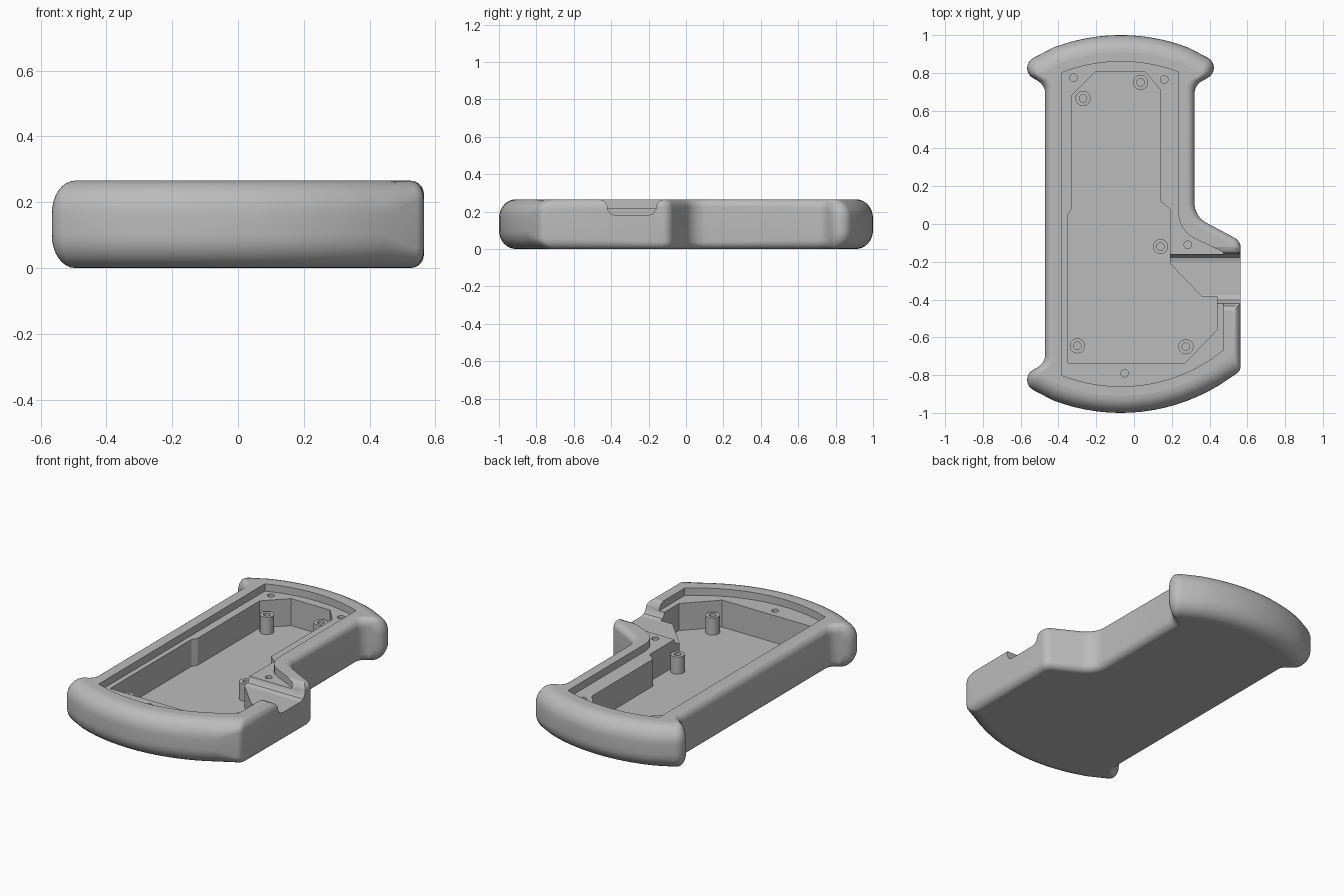
import bpy, bmesh, math
from mathutils import Vector

cube = bpy.data.objects.get("Cube")
if cube:
    bpy.data.objects.remove(cube)

HEIGHT, LEDGE, FLOOR, NOTCH = 0.265, 0.22, 0.055, 0.18
MID_X = -0.07          # centre of the curved ends

grey = bpy.data.materials.new("plain grey")
grey.use_nodes = True
grey.diffuse_color = (0.5, 0.5, 0.5, 1)
grey.node_tree.nodes["Principled BSDF"].inputs["Base Color"].default_value = (0.5, 0.5, 0.5, 1)


def finish(name, bm):
    bmesh.ops.recalc_face_normals(bm, faces=bm.faces)
    mesh = bpy.data.meshes.new(name)
    bm.to_mesh(mesh)
    bm.free()
    obj = bpy.data.objects.new(name, mesh)
    bpy.context.collection.objects.link(obj)
    mesh.materials.append(grey)
    return obj


def select(obj):
    bpy.ops.object.select_all(action='DESELECT')
    obj.select_set(True)
    bpy.context.view_layer.objects.active = obj


def smooth(obj):
    # smooth the curves, keep horizontal planes flat
    select(obj)
    bpy.ops.object.shade_smooth_by_angle(angle=math.radians(32))
    for poly in obj.data.polygons:
        if abs(poly.normal.z) > 0.9995:
            poly.use_smooth = False


def fillet(points, radii, steps=8):
    """Round each corner of a closed outline; radius 0 keeps the point."""
    out = []
    for i, p in enumerate(points):
        r = radii[i]
        if r == 0:
            out.append([p])
            continue
        u = (points[i - 1] - p).normalized()
        v = (points[(i + 1) % len(points)] - p).normalized()
        half = u.angle(v) / 2
        centre = p + (u + v).normalized() * r / math.sin(half)
        a = (p + u * r / math.tan(half) - centre).normalized()
        b = (p + v * r / math.tan(half) - centre).normalized()
        out.append([centre + a.slerp(b, k / steps).normalized() * r for k in range(steps + 1)])
    return out


def inset(points, dists):
    """Move each edge of a counter-clockwise outline inward by its own distance."""
    out = []
    for i, p in enumerate(points):
        e1 = (p - points[i - 1]).normalized()
        e2 = (points[(i + 1) % len(points)] - p).normalized()
        n1, n2 = Vector((-e1.y, e1.x)), Vector((-e2.y, e2.x))
        d1, d2 = dists[i - 1], dists[i]
        det = n1.x * n2.y - n1.y * n2.x
        out.append(p + Vector((d1 * n2.y - d2 * n1.y, n1.x * d2 - n2.x * d1)) / det)
    return out


def end_arc(radius, x0, x1, sign, count=16):
    xs = [x0 + (x1 - x0) * k / (count - 1) for k in range(count)]
    return [(x, sign * math.sqrt(radius ** 2 - (x - MID_X) ** 2)) for x in xs]


def prism(name, points, z0, z1, place=lambda x, y, z: (x, y, z)):
    bm = bmesh.new()
    rings = [[bm.verts.new(place(p[0], p[1], z)) for p in points] for z in (z0, z1)]
    for ring in rings:
        bm.faces.new(ring)
    n = len(points)
    for i in range(n):
        j = (i + 1) % n
        bm.faces.new((rings[0][i], rings[0][j], rings[1][j], rings[1][i]))
    return finish(name, bm)


def circle(x, y, r, n=24):
    return [(x + r * math.cos(math.tau * k / n), y + r * math.sin(math.tau * k / n)) for k in range(n)]


def cut(target, cutter):
    cutter.hide_render = True
    select(target)
    mod = target.modifiers.new("cut", 'BOOLEAN')
    mod.operation, mod.solver, mod.object = 'DIFFERENCE', 'EXACT', cutter
    bpy.ops.object.modifier_apply(modifier=mod.name)
    bpy.data.objects.remove(cutter)


# Case outline: x, y, outer fillet, inner fillet, edge height, inset of next edge
END, SIDE, FLANK = 0.09, 0.04, 0.03


def arc_rows(x0, x1, sign):
    return [(x, y, 0, 0, 0.1, END) for x, y in end_arc(1, x0, x1, sign)]


rows = [(-0.63, -0.828, 0.06, 0.01, 0.1, END)]
rows += arc_rows(-0.43, 0.45, -1)
rows += [
    (0.565, -0.777, 0.05, 0.02, 0.06, SIDE),
    (0.565, -0.09, 0.06, 0.02, 0.04, SIDE),
    (0.32, 0.04, 0.12, 0.16, 0.04, SIDE),
    (0.32, 0.735, 0.08, 0.05, 0.05, FLANK),
    (0.49, 0.828, 0.06, 0.01, 0.1, END),
]
rows += arc_rows(0.29, -0.43, 1)
rows += [
    (-0.63, 0.828, 0.06, 0.01, 0.1, FLANK),
    (-0.47, 0.735, 0.08, 0.05, 0.05, SIDE),
    (-0.47, -0.735, 0.08, 0.05, 0.05, FLANK),
]
corners = [Vector(r[:2]) for r in rows]
outer_groups = fillet(corners, [r[2] for r in rows])
inner_groups = fillet(inset(corners, [r[5] for r in rows]), [r[3] for r in rows])
outer = [p for g in outer_groups for p in g]
inner = [p for g in inner_groups for p in g]
edge_h = [r[4] for r, g in zip(rows, outer_groups) for _ in g]

# Case body with rounded top and bottom edges
bm = bmesh.new()
STEPS = 8
rings = []
for side in (-1, 1):
    for k in range(STEPS + 1):
        a = math.pi / 2 * (k / STEPS - (1 if side < 0 else 0))
        ring = []
        for o, i, h in zip(outer, inner, edge_h):
            p = i + (o - i) * math.cos(a)
            z = h * (1 + math.sin(a)) if side < 0 else HEIGHT - h * (1 - math.sin(a))
            ring.append(bm.verts.new((p.x, p.y, z)))
        rings.append(ring)
for low, high in zip(rings, rings[1:]):
    for i in range(len(low)):
        j = (i + 1) % len(low)
        bm.faces.new((low[i], low[j], high[j], high[i]))
bm.faces.new(rings[0])
bm.faces.new(rings[-1])
case = finish("case_body", bm)

# Shallow recess for the lid
lid = [(-0.38, -0.802)] + end_arc(0.86, -0.34, 0.44, -1) + [(0.475, -0.665), (0.475, -0.15), (0.235, -0.035)]
radii = [0] * (len(lid) - 1) + [0.15]
top = [(0.235, 0.804)] + end_arc(0.86, 0.2, -0.34, 1) + [(-0.38, 0.802)]
lid += top
radii += [0] * len(top)
lid = [p for g in fillet([Vector(p) for p in lid], radii) for p in g]
cut(case, prism("recess_cutter", lid, LEDGE, 0.4))

# Deep cavity
cavity = [(-0.205, 0.805), (-0.33, 0.68), (-0.33, 0.08), (-0.35, 0.05), (-0.35, -0.735),
          (0.27, -0.735), (0.44, -0.56), (0.44, -0.385), (0.36, -0.385), (0.19, -0.21),
          (0.19, 0.08), (0.14, 0.12), (0.14, 0.71), (0.06, 0.805)]
cut(case, prism("cavity_cutter", cavity, FLOOR, 0.41))

# Side notch with a flared mouth, swept along x
half = [(0.17, 0.3), (0.17, 0.266), (0.145, 0.255), (0.132, 0.235),
        (0.128, 0.21), (0.112, 0.187), (0.085, NOTCH)]
profile = [(-0.29 - w, z) for w, z in half] + [(-0.29 + w, z) for w, z in reversed(half)]
cut(case, prism("notch_cutter", profile, 0.17, 0.7, lambda y, z, x: (x, y, z)))

# Screw holes in the ledge
for x, y in [(-0.32, 0.775), (0.16, 0.765), (0.285, -0.11), (-0.05, -0.79)]:
    cut(case, prism("hole_cutter", circle(x, y, 0.02), 0.12, 0.42))
smooth(case)

# Hollow mounting posts on the cavity floor
posts = [(-0.27, 0.665), (0.035, 0.75), (0.14, -0.12), (-0.3, -0.645), (0.275, -0.65)]
for number, (x, y) in enumerate(posts, 1):
    post = prism(f"mounting_post_{number}", circle(x, y, 0.04), FLOOR - 0.005, 0.16)
    cut(post, prism("post_cutter", circle(x, y, 0.02), 0.08, 0.3))
    smooth(post)
